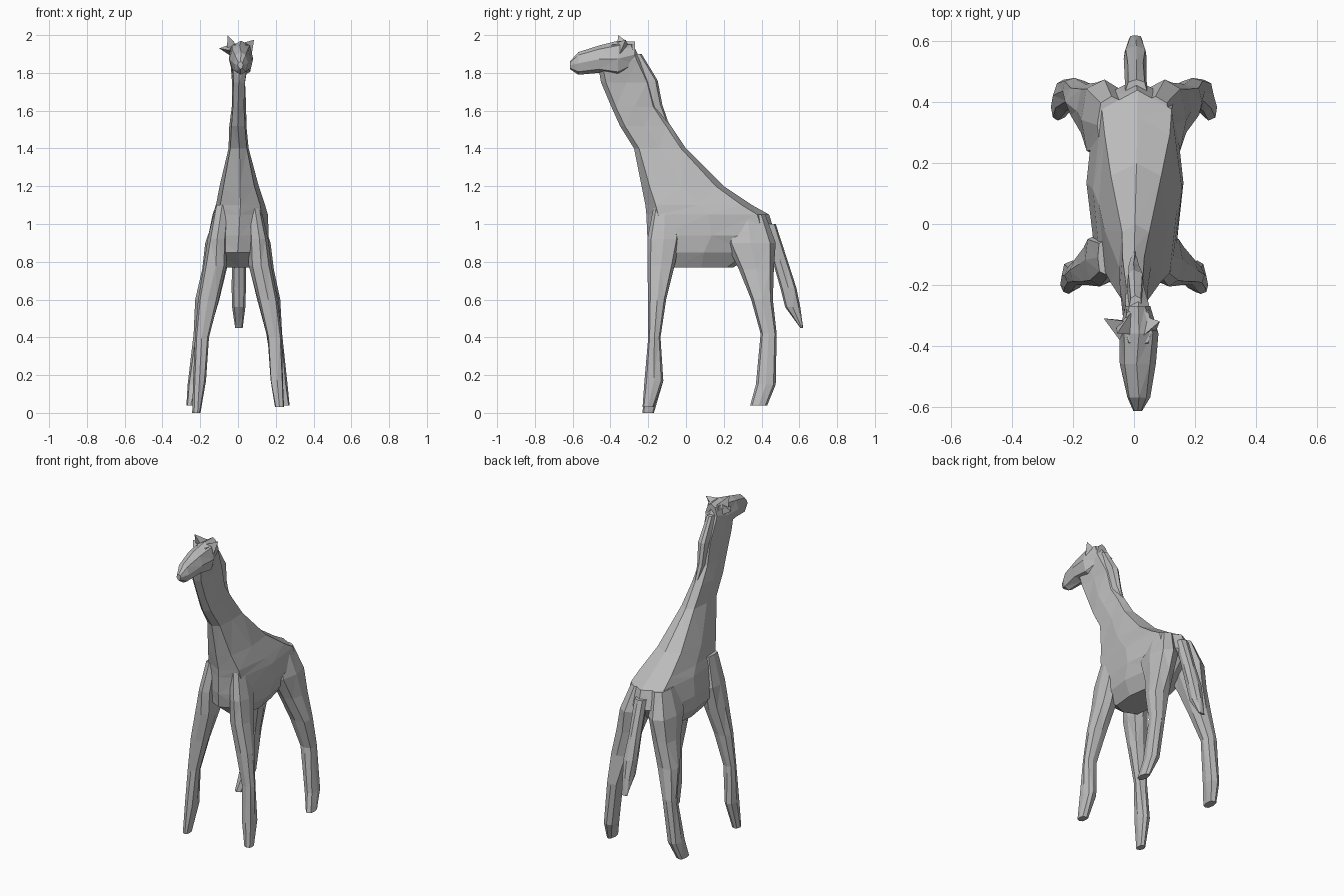
import bpy, bmesh, math, random
from mathutils import Vector

random.seed(4)
cube = bpy.data.objects.get("Cube")
if cube:
    bpy.data.objects.remove(cube, do_unlink=True)

# Single flat colour
grey = bpy.data.materials.new("stone grey")
grey.use_nodes = True
colour = (0.5, 0.5, 0.5, 1)
grey.diffuse_color = colour
grey.node_tree.nodes["Principled BSDF"].inputs["Base Color"].default_value = colour


def loft(name, rings, axis="z", sides=8, boxy=0.75, jitter=0.004):
    """Skin rings of (station, x0, x1, low, high) along z or y into a faceted solid."""
    bm = bmesh.new()
    loops = []
    for s, x0, x1, a0, a1 in rings:
        loop = []
        for i in range(sides):
            t = math.tau * i / sides
            c, d = (math.copysign(abs(f) ** boxy, f) if abs(f) > 1e-6 else 0
                    for f in (math.cos(t), math.sin(t)))
            x = (x0 + x1) / 2 + c * (x1 - x0) / 2 + random.uniform(-jitter, jitter)
            a = (a0 + a1) / 2 + d * (a1 - a0) / 2
            loop.append(bm.verts.new((x, a, s) if axis == "z" else (x, s, a)))
        loops.append(loop)
    for lo, hi in zip(loops, loops[1:]):
        for i in range(sides):
            j = (i + 1) % sides
            bm.faces.new((lo[i], lo[j], hi[j], hi[i]))
    bm.faces.new(loops[0])
    bm.faces.new(loops[-1])
    return finish(name, bm)


def finish(name, bm):
    bmesh.ops.triangulate(bm, faces=bm.faces[:])
    bmesh.ops.recalc_face_normals(bm, faces=bm.faces[:])
    mesh = bpy.data.meshes.new(name)
    bm.to_mesh(mesh)
    bm.free()
    mesh.materials.append(grey)
    obj = bpy.data.objects.new(name, mesh)
    bpy.context.collection.objects.link(obj)
    return obj


def spike(name, base, tip, radius):
    """Three-sided point from base to tip."""
    base, tip = Vector(base), Vector(tip)
    turn = (tip - base).to_track_quat("Z", "Y")
    bm = bmesh.new()
    foot = [bm.verts.new(base + turn @ Vector((radius * math.cos(t), radius * math.sin(t), 0)))
            for t in (0, math.tau / 3, math.tau * 2 / 3)]
    top = bm.verts.new(tip)
    bm.faces.new(foot)
    for i in range(3):
        bm.faces.new((foot[i], foot[(i + 1) % 3], top))
    return finish(name, bm)


# Torso running up into the neck
loft("torso_and_neck", [
    (0.77, -0.09, 0.10, -0.09, 0.25),
    (0.85, -0.145, 0.145, -0.19, 0.38),
    (0.94, -0.155, 0.16, -0.205, 0.475),
    (1.05, -0.135, 0.155, -0.21, 0.44),
    (1.10, -0.12, 0.14, -0.215, 0.35),
    (1.20, -0.095, 0.11, -0.235, 0.20),
    (1.40, -0.05, 0.06, -0.275, 0.0),
    (1.52, -0.045, 0.045, -0.35, -0.08),
    (1.62, -0.035, 0.04, -0.395, -0.15),
    (1.75, -0.035, 0.04, -0.45, -0.18),
    (1.87, -0.04, 0.06, -0.47, -0.24),
    (1.95, -0.03, 0.06, -0.40, -0.28)], boxy=0.62)

# Thin mane behind the neck
loft("mane", [
    (1.53, -0.008, 0.012, -0.16, -0.09),
    (1.63, -0.02, 0.025, -0.22, -0.125),
    (1.76, -0.025, 0.03, -0.25, -0.15),
    (1.90, -0.015, 0.028, -0.32, -0.235)])

# Head tapering to the muzzle
loft("head", [
    (-0.615, 0.0, 0.03, 1.82, 1.86),
    (-0.57, -0.025, 0.05, 1.79, 1.91),
    (-0.46, -0.05, 0.072, 1.80, 1.945),
    (-0.36, -0.05, 0.078, 1.78, 1.97),
    (-0.27, -0.03, 0.05, 1.83, 1.965)], axis="y", boxy=0.9)

# Ears and horn
spike("right_ear", (-0.03, -0.34, 1.92), (-0.1, -0.31, 1.93), 0.045)
spike("left_ear", (0.04, -0.34, 1.93), (0.085, -0.32, 1.975), 0.045)
spike("horn", (-0.02, -0.33, 1.93), (-0.055, -0.36, 2.0), 0.045)

# Legs, with tops sunk into the torso and pointed feet
front = [
    (0.03, 0.195, 0.24, -0.23, -0.17),
    (0.17, 0.17, 0.24, -0.22, -0.12),
    (0.40, 0.155, 0.23, -0.20, -0.135),
    (0.60, 0.105, 0.21, -0.20, -0.105),
    (0.78, 0.06, 0.18, -0.205, -0.06),
    (0.92, 0.06, 0.16, -0.205, -0.03),
    (1.10, 0.05, 0.12, -0.17, -0.05)]
hind = [
    (0.04, 0.225, 0.27, 0.34, 0.43),
    (0.15, 0.19, 0.265, 0.37, 0.475),
    (0.42, 0.15, 0.235, 0.395, 0.48),
    (0.60, 0.10, 0.225, 0.345, 0.46),
    (0.76, 0.06, 0.19, 0.28, 0.465),
    (0.90, 0.03, 0.17, 0.21, 0.475),
    (1.05, 0.02, 0.12, 0.23, 0.42)]
for label, side in (("left", 1), ("right", -1)):
    for part, rings in (("front", front), ("hind", hind)):
        drop = 0.03 if (label, part) == ("right", "front") else 0
        placed = [(z - (drop if z < 0.1 else 0), side * a, side * b, y0, y1)
                  for z, a, b, y0, y1 in rings]
        loft(f"{label}_{part}_leg", placed)

# Tail with a pointed tuft
loft("tail", [
    (0.45, -0.015, 0.022, 0.605, 0.62),
    (0.56, -0.03, 0.035, 0.525, 0.605),
    (0.66, -0.035, 0.045, 0.50, 0.585),
    (0.80, -0.03, 0.04, 0.46, 0.54),
    (1.0, -0.03, 0.04, 0.40, 0.475)])
